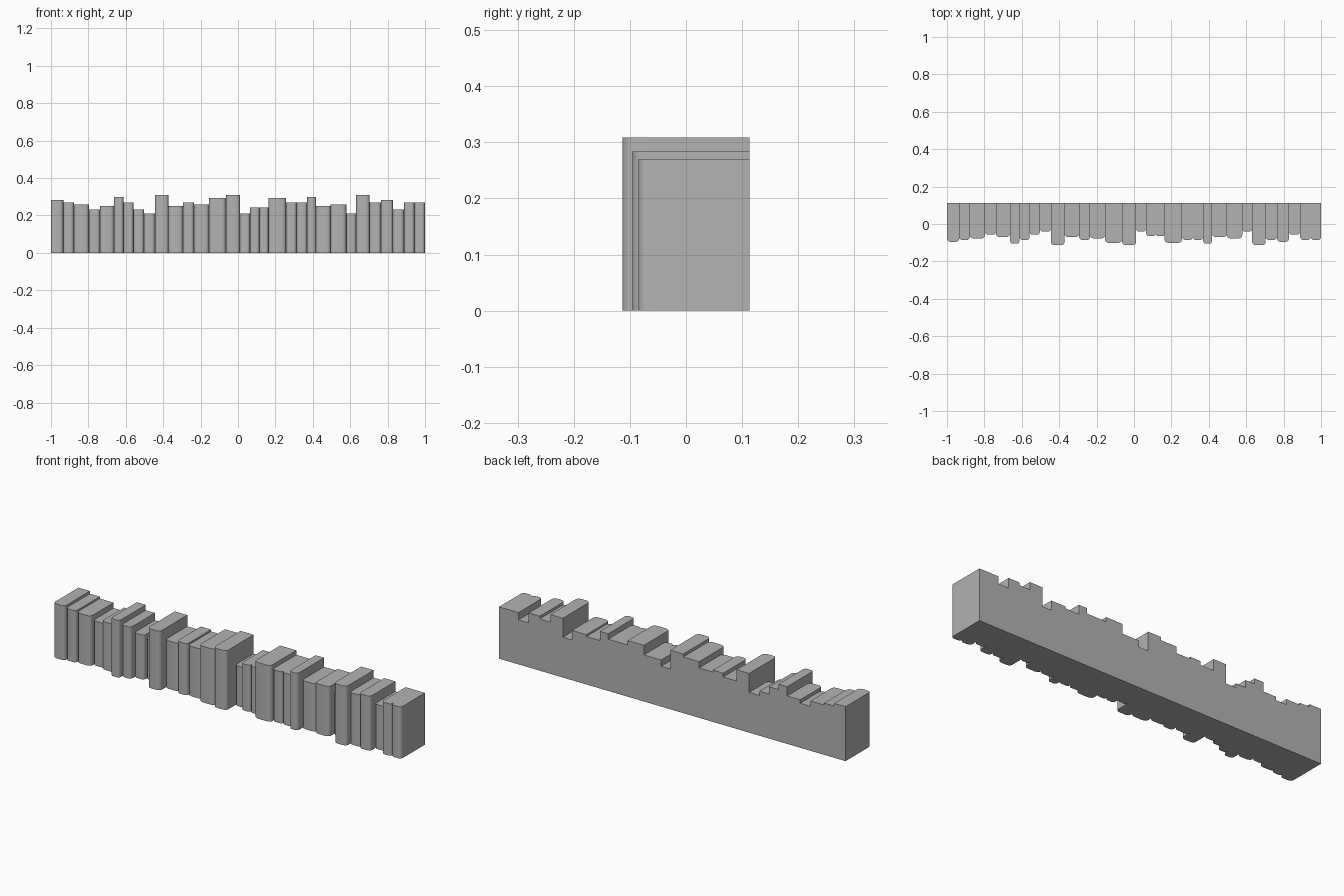
import bpy
import bmesh
from math import cos, sin, pi

cube = bpy.data.objects.get("Cube")
if cube:
    bpy.data.objects.remove(cube, do_unlink=True)

grey = bpy.data.materials.new("book_grey")
grey.use_nodes = True
colour = (0.45, 0.45, 0.45, 1)
grey.diffuse_color = colour
grey.node_tree.nodes["Principled BSDF"].inputs["Base Color"].default_value = colour

# Thickness and height of every book, from the right end of the row to the left
BOOKS = [
    (66, .284), (57, .27), (80, .26), (59, .232), (75, .25), (51, .298),
    (53, .27), (56, .232), (59, .21), (72, .309), (78, .25), (59, .27),
    (80, .26), (91, .293), (75, .309), (53, .21), (51, .243), (48, .243),
    (94, .293), (56, .27), (56, .27), (48, .298), (78, .25), (83, .26),
    (53, .21), (72, .309), (61, .27), (64, .284), (59, .232), (56, .27),
    (56, .27),
]
ROW_LENGTH = 2.0
BACK = 0.113
DEPTH_RATIO = 0.733   # depth of a book relative to its height
STEPS = 6             # segments in each rounded spine corner


def spine_profile(width, depth):
    """Plan outline: square at the back, rounded corners at the spine."""
    half, front = width / 2, BACK - depth
    rx, ry = width * 0.28, 0.018
    left = [(half - rx + rx * cos(a), front + ry - ry * sin(a))
            for a in (pi / 2 * i / STEPS for i in range(STEPS + 1))]
    right = [(-x, y) for x, y in reversed(left)]
    return [(half, BACK)] + left + right + [(-half, BACK)]


def make_book(name, x, width, height):
    bm = bmesh.new()
    outline = spine_profile(width, height * DEPTH_RATIO)
    base = bm.faces.new([bm.verts.new((px, py, 0)) for px, py in outline])
    raised = bmesh.ops.extrude_face_region(bm, geom=[base], use_keep_orig=True)
    top = [v for v in raised["geom"] if isinstance(v, bmesh.types.BMVert)]
    bmesh.ops.translate(bm, verts=top, vec=(0, 0, height))
    bmesh.ops.recalc_face_normals(bm, faces=bm.faces)
    mesh = bpy.data.meshes.new(name)
    bm.to_mesh(mesh)
    bm.free()
    mesh.materials.append(grey)
    book = bpy.data.objects.new(name, mesh)
    book.location.x = x
    bpy.context.collection.objects.link(book)
    return book


# Row of books standing side by side with flush backs
scale = ROW_LENGTH / sum(thickness for thickness, _ in BOOKS)
edge = -ROW_LENGTH / 2
bpy.ops.object.select_all(action="DESELECT")
for number, (thickness, height) in enumerate(BOOKS, 1):
    width = thickness * scale
    book = make_book(f"book_{number}", edge + width / 2, width, height)
    book.select_set(True)
    bpy.context.view_layer.objects.active = book
    edge += width

# Smooth spines, crisp edges elsewhere
bpy.ops.object.shade_smooth_by_angle(angle=pi / 5)
